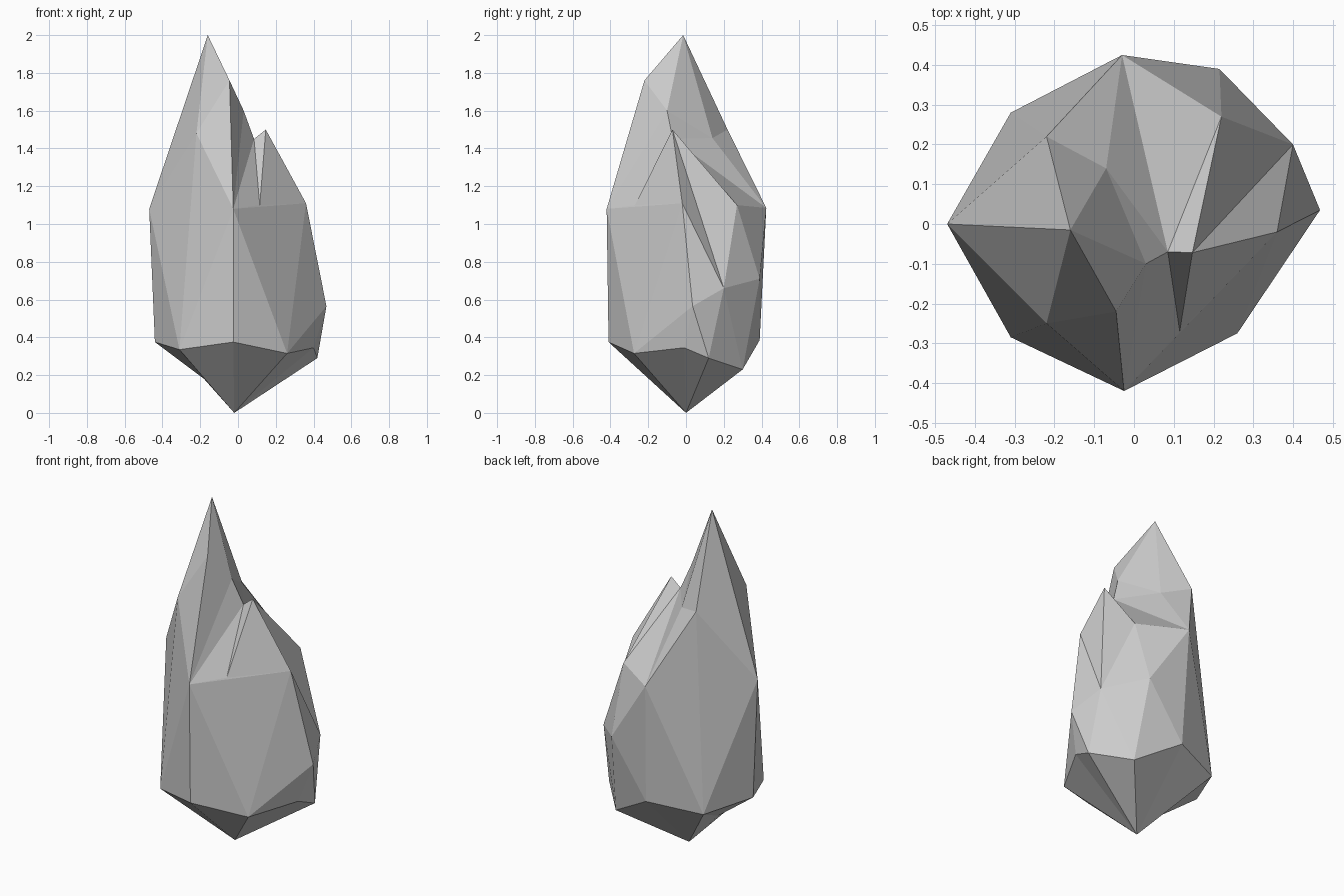
import bpy, bmesh

if "Cube" in bpy.data.objects:
    bpy.data.objects.remove(bpy.data.objects["Cube"])

bm = bmesh.new()


def points(*coords):
    return [bm.verts.new(c) for c in coords]


def fan(hub, rim, closed=True):
    """Flat facets from a hub corner to each edge of the rim around it."""
    ends = rim[1:] + rim[:1] if closed else rim[1:]
    for a, b in zip(rim, ends):
        bm.faces.new((hub, a, b))


# Foot: bottom tip and the chipped dent beside it
foot, dent = points((-.02, 0, 0), (-.18, -.045, .18))

# Base ring, counter-clockwise from the front
base = points((-.025, -.41, .375), (.26, -.275, .315), (.40, -.01, .345),
              (.42, .12, .29), (.25, .30, .23), (-.01, .39, .385),
              (-.31, .28, .345), (-.44, 0, .375), (-.31, -.285, .335))

# Waist and shoulder corners
front, right_top, right_low = points((-.025, -.42, 1.08), (.36, -.02, 1.11), (.468, .035, .565))
side, back_low = points((.40, .20, .66), (.215, .39, .71))
back, back_right, left = points((-.03, .425, 1.085), (.22, .27, 1.10), (-.47, 0, 1.08))

# Tall spire
tip, ridge, neck = points((-.16, -.015, 2), (-.045, -.22, 1.76), (.03, -.10, 1.6))
rear, saddle, face = points((-.22, .22, 1.5), (-.07, .14, 1.455), (-.22, -.25, 1.48))

# Short spire with its narrow cleft
notch, peak, cleft = points((.085, -.07, 1.45), (.147, -.072, 1.5), (.115, -.27, 1.1))

# Underside
fan(foot, base[8:] + base[:7] + [dent])
fan(base[7], [base[8], dent, base[6], left])

# Tall spire facets
fan(rear, [left, base[6], back, saddle, tip])
fan(face, [left, tip, ridge, front, base[8]])
fan(saddle, [back, notch, neck, tip], False)
fan(tip, [neck, ridge], False)

# Front, right and rear facets
fan(front, [base[8], base[0], base[1], right_top, cleft, notch, neck, ridge], False)
fan(right_low, [base[1], base[2], base[3], side, right_top])
fan(back_low, [side, base[4], base[5], back, back_right])
fan(side, [base[3], base[4]], False)
fan(back, [base[5], base[6]], False)

# Short spire facets
fan(peak, [cleft, right_top, side, back_right, notch])
fan(notch, [back_right, back], False)

bmesh.ops.recalc_face_normals(bm, faces=bm.faces[:])
mesh = bpy.data.meshes.new("crystal_rock")
bm.to_mesh(mesh)
bm.free()
bpy.context.collection.objects.link(bpy.data.objects.new("crystal_rock", mesh))
